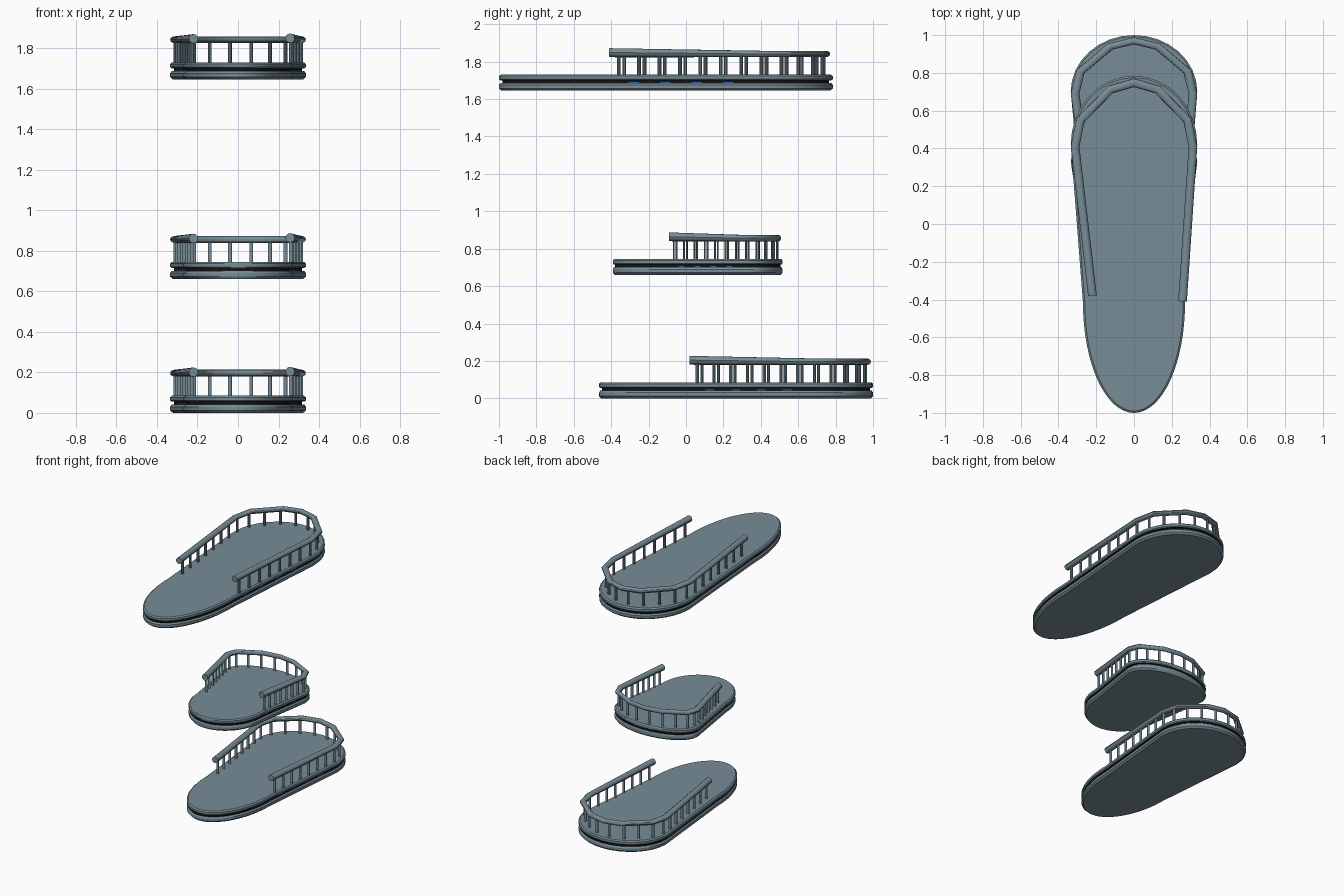
import bpy, bmesh, math
from mathutils import Vector

if "Cube" in bpy.data.objects:
    bpy.data.objects.remove(bpy.data.objects["Cube"])


def material(name, rgb):
    m = bpy.data.materials.new(name)
    m.use_nodes = True
    m.diffuse_color = (*rgb, 1)
    m.node_tree.nodes["Principled BSDF"].inputs["Base Color"].default_value = (*rgb, 1)
    return m


STEEL = material("blue grey metal", (0.185, 0.265, 0.305))
BLACK = material("black groove", (0.008, 0.008, 0.01))
BLUE = material("blue light", (0.04, 0.22, 0.75))


def finish(bm, name, mats):
    bmesh.ops.recalc_face_normals(bm, faces=bm.faces)
    mesh = bpy.data.meshes.new(name)
    bm.to_mesh(mesh)
    bm.free()
    for m in mats:
        mesh.materials.append(m)
    mesh.shade_smooth()
    mesh.set_sharp_from_angle(angle=math.radians(32))
    return mesh


def skin(bm, rings, closed=True):
    """Join rings of points into a capped tube; return faces per level."""
    loops = [[bm.verts.new(p) for p in ring] for ring in rings]
    bands = []
    for a, b in zip(loops, loops[1:]):
        n = len(a)
        bands.append([bm.faces.new((a[i], a[(i + 1) % n], b[(i + 1) % n], b[i]))
                      for i in range(n)])
    bm.faces.new(loops[0])
    bm.faces.new(loops[-1])
    return bands


# Deck outline: long front ellipse, straight flared sides, short back ellipse
def deck_outline():
    half = []
    for i in range(17):
        t = math.pi / 2 * i / 16
        half.append(Vector((0.27 * math.sin(t), -0.42 - 0.58 * math.cos(t))))
    for i in range(1, 15):
        half.append(Vector((0.27 + 0.065 * i / 15, -0.42 + 0.84 * i / 15)))
    for i in range(9):
        t = math.pi / 2 * i / 8
        half.append(Vector((0.335 * math.cos(t), 0.42 + 0.365 * math.sin(t))))
    return half + [Vector((-p.x, p.y)) for p in half[-2:0:-1]]


def deck_mesh():
    outline = deck_outline()
    n = len(outline)
    normals = []
    for i in range(n):
        t = (outline[(i + 1) % n] - outline[i - 1]).normalized()
        normals.append(Vector((t.y, -t.x)))
    # (inset, height) from the underside to the walking surface
    profile = [(0.014, 0), (0.0, 0.012), (0.0, 0.03), (0.008, 0.041), (0.02, 0.041),
               (0.02, 0.047), (0.02, 0.055), (0.008, 0.055), (0.0, 0.061),
               (0.0, 0.077), (0.01, 0.085)]
    rings = [[(p.x - m.x * d, p.y - m.y * d, z) for p, m in zip(outline, normals)]
             for d, z in profile]
    bm = bmesh.new()
    bands = skin(bm, rings)
    # Recessed black groove with short lights along the straight sides
    for k in range(3, 7):
        for f in bands[k]:
            f.material_index = 1
    for f in bands[4]:
        y = f.calc_center_median().y
        if -0.36 < y < 0.36 and round((y + 0.42) / 0.056 - 0.5) % 3 == 2:
            f.material_index = 2
    return finish(bm, "deck", [STEEL, BLACK, BLUE])


# Handrail path from the right end round the back to the left end
BACK = [(-0.312, 0.41), (-0.283, 0.55), (-0.125, 0.712), (0, 0.748)]
PATH = ([Vector((-0.22, -0.38, 0.201))]
        + [Vector((x, y, 0.196)) for x, y in BACK]
        + [Vector((-x, y, 0.196)) for x, y in BACK[-2::-1]]
        + [Vector((0.257, -0.41, 0.204))])


def rail_mesh():
    rings = []
    for i, p in enumerate(PATH):
        before = (p - PATH[max(i - 1, 0)]).normalized()
        after = (PATH[min(i + 1, len(PATH) - 1)] - p).normalized()
        t = (before + after).normalized()
        side = Vector((t.y, -t.x, 0)).normalized()
        tall = 0.023 if i in (0, len(PATH) - 1) else 0.017
        rings.append([p + side * 0.023 * math.cos(a) + Vector((0, 0, tall * math.sin(a)))
                      for a in (math.tau * k / 12 for k in range(12))])
    bm = bmesh.new()
    skin(bm, rings)
    return finish(bm, "handrail", [STEEL])


def along(distance):
    for a, b in zip(PATH, PATH[1:]):
        length = (b - a).length
        if distance <= length:
            return a.lerp(b, distance / length)
        distance -= length
    return PATH[-1]


# Evenly spaced round posts under the rail
def posts_mesh(count=24, margin=0.05):
    total = sum((b - a).length for a, b in zip(PATH, PATH[1:]))
    bm = bmesh.new()
    for i in range(count):
        p = along(margin + (total - 2 * margin) * i / (count - 1))
        made = bmesh.ops.create_cone(bm, cap_ends=True, segments=10, radius1=0.01,
                                     radius2=0.01, depth=0.112)
        bmesh.ops.translate(bm, verts=made["verts"], vec=(p.x, p.y, 0.136))
    return finish(bm, "railing posts", [STEEL])


# Three platforms share the same parts, stretched to different lengths
parts = [deck_mesh(), rail_mesh(), posts_mesh()]
levels = [("lower", -0.465, 1.0, 0.0), ("middle", -0.39, 0.515, 0.66),
          ("upper", -1.0, 0.785, 1.645)]
for level, front, back, height in levels:
    stretch = (back - front) / 1.785
    for mesh in parts:
        ob = bpy.data.objects.new(f"{level} {mesh.name}", mesh)
        ob.scale.y = stretch
        ob.location = (0, front + stretch, height)
        bpy.context.scene.collection.objects.link(ob)
